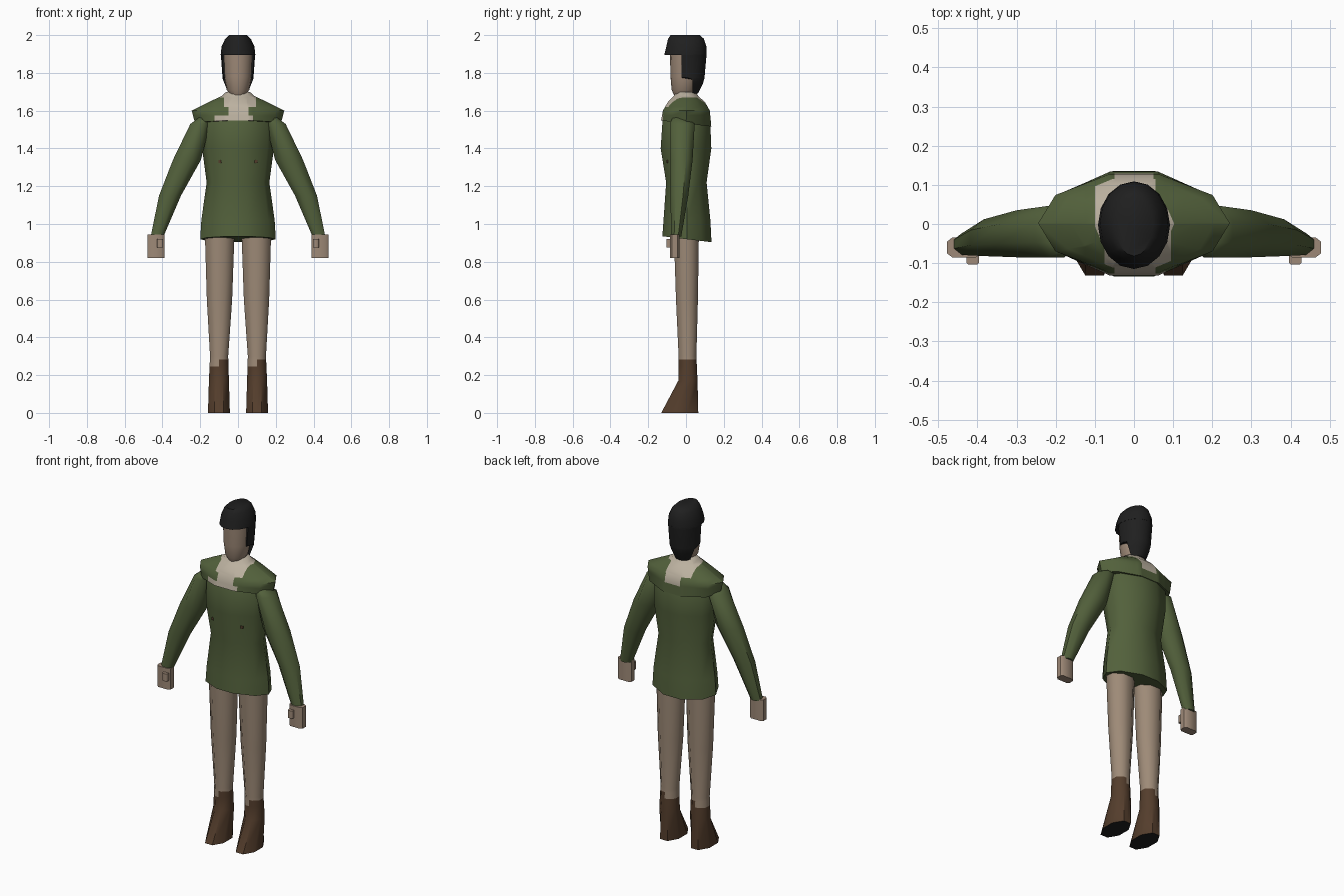
import bpy, bmesh, math
from mathutils import Vector

cube = bpy.data.objects.get("Cube")
if cube:
    bpy.data.objects.remove(cube, do_unlink=True)


def material(name, rgb):
    m = bpy.data.materials.new(name)
    m.use_nodes = True
    m.diffuse_color = (*rgb, 1)
    m.node_tree.nodes["Principled BSDF"].inputs["Base Color"].default_value = (*rgb, 1)
    return m


GREEN = material("coat green", (0.085, 0.118, 0.044))
TAN = material("trouser tan", (0.34, 0.255, 0.185))
SKIN = material("skin", (0.34, 0.25, 0.185))
CREAM = material("collar cream", (0.50, 0.44, 0.35))
BROWN = material("boot brown", (0.088, 0.047, 0.025))
BLACK = material("hair black", (0.014, 0.014, 0.014))


# Cross-sections in unit size, one quarter mirrored to all four
def section(quarter):
    half = quarter + [(-x, y) for x, y in reversed(quarter)]
    full = half + [(x, -y) for x, y in reversed(half)]
    return list(dict.fromkeys(full))


def ellipse(n):
    return [(math.cos(2 * math.pi * i / n), math.sin(2 * math.pi * i / n)) for i in range(n)]


BODY = section([(1, 0), (0.82, 0.58), (0.27, 1)])
BODY = sorted(BODY, key=lambda p: math.atan2(p[1], p[0]))
OCTAGON = section([(1, 0.41), (0.41, 1)])
BLOCK = section([(1, 0.6), (0.7, 1)])
ROUND = ellipse(16)


def loft(name, plan, rings, mats, side=1, tilt=0, front=None, cuts=(), rule=None):
    """Skin rings of (x, y, z, half width, half depth); tilt slopes the first ring."""
    bm = bmesh.new()
    loops = []
    for i, (cx, cy, z, hx, hy) in enumerate(rings):
        loop = []
        for px, py in plan:
            y = cy + py * hy
            if front:
                y = max(y, front[i])
            loop.append(bm.verts.new((side * cx + px * hx, y, z + (tilt * y if i == 0 else 0))))
        loops.append(loop)
    n = len(plan)
    for a, b in zip(loops, loops[1:]):
        for k in range(n):
            bm.faces.new((a[k], a[(k + 1) % n], b[(k + 1) % n], b[k]))
    bm.faces.new(loops[0])
    bm.faces.new(loops[-1])
    # Extra edges along which colours change
    for axis, value in cuts:
        co = Vector((0, 0, 0))
        no = Vector((0, 0, 0))
        co["xyz".index(axis)] = value
        no["xyz".index(axis)] = 1
        bmesh.ops.bisect_plane(bm, geom=bm.verts[:] + bm.edges[:] + bm.faces[:],
                               plane_co=co, plane_no=no, dist=1e-5)
    bmesh.ops.recalc_face_normals(bm, faces=bm.faces[:])
    if rule:
        for f in bm.faces:
            f.material_index = rule(f.calc_center_median(), f.normal)
    me = bpy.data.meshes.new(name)
    bm.to_mesh(me)
    bm.free()
    for m in mats:
        me.materials.append(m)
    ob = bpy.data.objects.new(name, me)
    bpy.context.collection.objects.link(ob)
    bpy.ops.object.select_all(action='DESELECT')
    ob.select_set(True)
    bpy.context.view_layer.objects.active = ob
    bpy.ops.object.shade_smooth_by_angle(angle=math.radians(50))
    return ob


# Coat body with a flared, sloping hem
loft("coat", BODY, [
    (0, 0.005, 0.92, 0.200, 0.130),
    (0, 0.005, 1.02, 0.194, 0.124),
    (0, 0.002, 1.22, 0.166, 0.107),
    (0, 0.000, 1.40, 0.190, 0.134),
    (0, 0.002, 1.55, 0.192, 0.126),
    (0, 0.002, 1.60, 0.165, 0.100)], [GREEN], tilt=-0.12)


# Shoulder cape with an uneven cream collar patch
def collar_rule(c, normal):
    if c.z > 1.67:
        return int(-0.1 < c.x < 0.1)
    if c.y < 0:
        if c.z < 1.575:
            return int(-0.125 < c.x < 0.08)
        if c.z < 1.62:
            return int(-0.05 < c.x < 0.055)
        return int(-0.075 < c.x < 0.095)
    if c.z < 1.57:
        return 0
    if c.z < 1.62:
        return int(abs(c.x) < 0.05)
    return int(-0.1 < c.x < 0.055)


loft("shoulder_cape", BODY, [
    (0, 0.001, 1.532, 0.227, 0.133),
    (0, 0.002, 1.600, 0.245, 0.124),
    (0, 0.002, 1.643, 0.160, 0.100),
    (0, 0.000, 1.677, 0.088, 0.066),
    (0, 0.000, 1.700, 0.062, 0.050)], [GREEN, CREAM], tilt=-0.12,
    cuts=[("z", v) for v in (1.57, 1.575, 1.62, 1.67)]
    + [("x", v) for v in (-0.125, -0.1, -0.075, -0.05, 0.05, 0.055, 0.08, 0.095)]
    + [("y", 0)],
    rule=collar_rule)

# Head, neck and hair
loft("neck", ROUND, [(0, 0.005, 1.62, 0.045, 0.042), (0, 0.005, 1.73, 0.045, 0.042)], [SKIN])
loft("head", ROUND, [
    (0, -0.020, 1.675, 0.035, 0.040),
    (0, -0.012, 1.710, 0.060, 0.064),
    (0, -0.008, 1.780, 0.073, 0.074),
    (0, -0.005, 1.910, 0.079, 0.080)], [SKIN])
loft("hair_cap", ROUND, [
    (0, -0.003, 1.895, 0.092, 0.112),
    (0, 0.002, 1.940, 0.087, 0.106),
    (0, 0.000, 1.980, 0.068, 0.095),
    (0, -0.004, 2.000, 0.048, 0.078)], [BLACK])
loft("hair_back", ROUND, [
    (0, 0.015, 1.690, 0.050, 0.048),
    (0, 0.012, 1.740, 0.070, 0.076),
    (0, 0.008, 1.765, 0.080, 0.088),
    (0, 0.006, 1.775, 0.082, 0.092),
    (0, 0.000, 1.900, 0.091, 0.109)], [BLACK],
    front=(0.035, 0.035, 0.035, -0.025, -0.025))

for side, label in ((1, "left"), (-1, "right")):
    # Sleeve, hand and thumb
    loft(label + "_sleeve", OCTAGON, [
        (0.175, -0.035, 1.565, 0.030, 0.035),
        (0.200, -0.020, 1.530, 0.052, 0.066),
        (0.270, -0.025, 1.340, 0.074, 0.060),
        (0.360, -0.035, 1.150, 0.058, 0.047),
        (0.428, -0.052, 0.935, 0.034, 0.027)], [GREEN], side)
    loft(label + "_hand", BLOCK, [
        (0.434, -0.060, 0.820, 0.044, 0.025),
        (0.434, -0.060, 0.945, 0.044, 0.025)], [SKIN], side)
    loft(label + "_thumb", BLOCK, [
        (0.412, -0.090, 0.875, 0.016, 0.014),
        (0.412, -0.090, 0.920, 0.016, 0.014)], [SKIN], side)

    # Trouser leg running into a boot with a stepped top and dark sole
    middle = side * 0.1

    def boot_rule(c, normal):
        if normal.z < -0.9 and c.z < 0.1:
            return 2
        return int(c.z < (0.282 if c.x > middle else 0.245))

    loft(label + "_leg", OCTAGON, [
        (0.101, -0.033, 0.000, 0.058, 0.098),
        (0.101, 0.010, 0.170, 0.053, 0.051),
        (0.100, 0.008, 0.300, 0.048, 0.047),
        (0.098, 0.005, 0.600, 0.067, 0.058),
        (0.097, 0.002, 0.940, 0.078, 0.066)], [TAN, BROWN, BLACK], side,
        cuts=[("z", 0.245), ("z", 0.282), ("x", middle)], rule=boot_rule)

    # Tiny chest fastener
    loft(label + "_fastener", BLOCK, [
        (0.095, -0.099, 1.322, 0.008, 0.004),
        (0.095, -0.099, 1.338, 0.008, 0.004)], [BROWN], side)
